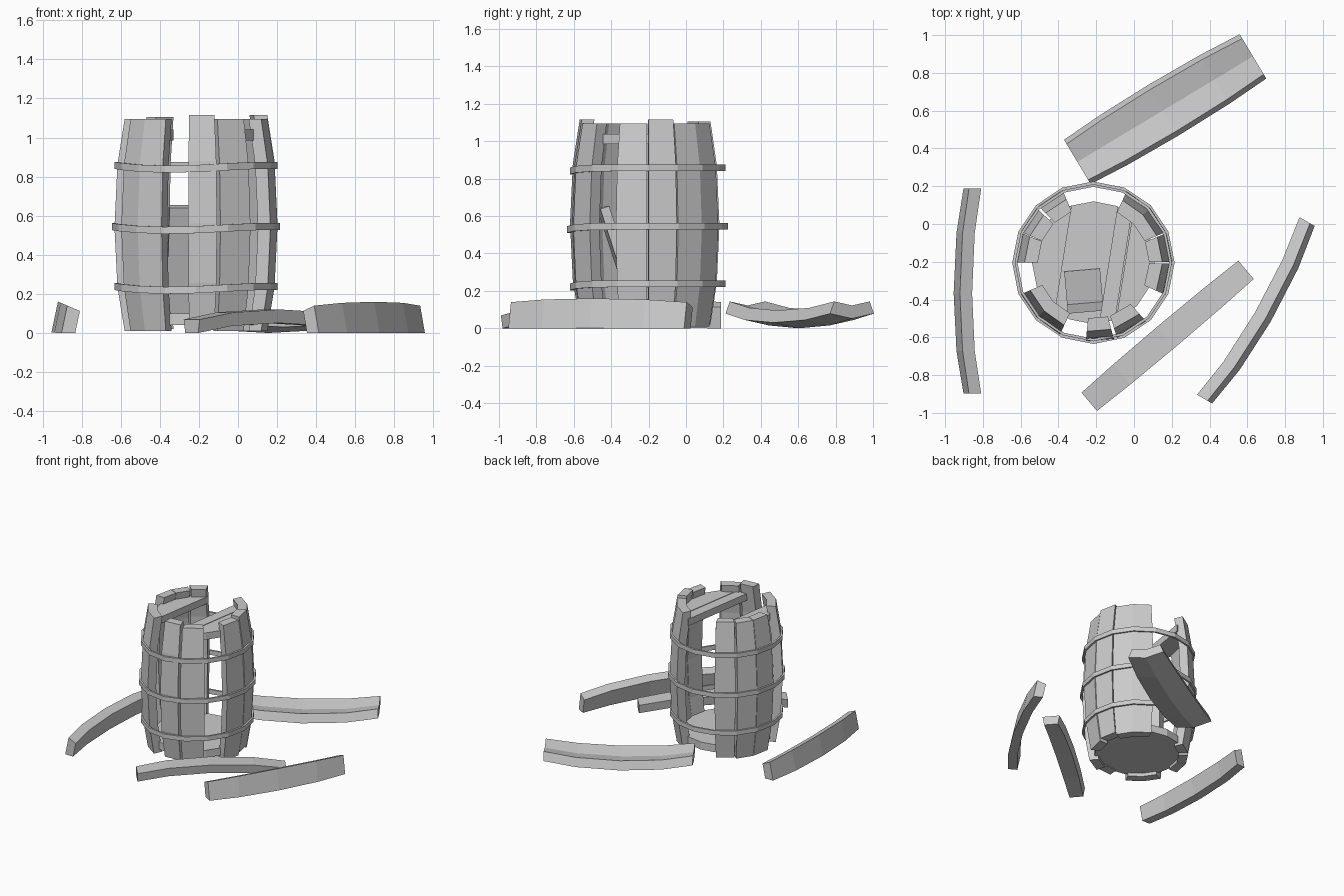
import bpy, bmesh
from math import sin, cos, tan, radians, pi
from mathutils import Vector, Matrix

if "Cube" in bpy.data.objects:
    bpy.data.objects.remove(bpy.data.objects["Cube"])

CENTRE = Vector((-0.215, -0.205, 0))
# bulging stave profile: (height, outer radius)
PROFILE = [(0.01, 0.365), (0.235, 0.402), (0.54, 0.417), (0.86, 0.402), (1.095, 0.365)]
THICK = 0.07


def make(name, bm):
    bmesh.ops.recalc_face_normals(bm, faces=bm.faces)
    mesh = bpy.data.meshes.new(name)
    bm.to_mesh(mesh)
    bm.free()
    ob = bpy.data.objects.new(name, mesh)
    bpy.context.collection.objects.link(ob)
    return ob


def stave_bm(a0, a1, facets, dz=0.0):
    """Curved plank between two angles, swept up the profile."""
    bm = bmesh.new()
    angs = [radians(a0 + (a1 - a0) * i / facets) for i in range(facets + 1)]
    rings = []
    for z, r in PROFILE:
        loop = [(r, a) for a in angs] + [(r - THICK, a) for a in reversed(angs)]
        rings.append([bm.verts.new((q * cos(a), q * sin(a), z + dz)) for q, a in loop])
    n = len(rings[0])
    for lo, hi in zip(rings, rings[1:]):
        for i in range(n):
            j = (i + 1) % n
            bm.faces.new((lo[i], lo[j], hi[j], hi[i]))
    for ring in (rings[0], rings[-1]):
        for i in range(facets):
            bm.faces.new((ring[i], ring[i + 1], ring[n - 2 - i], ring[n - 1 - i]))
    return bm


def disc_bm(radius, z0, z1):
    bm = bmesh.new()
    bmesh.ops.create_cone(bm, cap_ends=True, segments=16, radius1=radius, radius2=radius,
                          depth=z1 - z0, matrix=Matrix.Translation((0, 0, (z0 + z1) / 2)))
    return bm


# standing staves: start angle, end angle, facets, lift
STANDING = [(0.5, 22, 1, 0.02), (23, 65, 2, 0), (113, 134, 1, 0.01), (136, 157, 1, 0),
            (157.5, 180, 1, 0), (203.5, 245, 2, 0), (264.5, 285, 1, 0.02),
            (287.5, 312, 1, 0), (336, 359.5, 1, 0)]
for i, (a0, a1, n, dz) in enumerate(STANDING):
    make(f"stave_{i + 1}", stave_bm(a0, a1, n, dz)).location = CENTRE

# hoops, sagging a little at the front
for i, (z, r) in enumerate([(0.238, 0.416), (0.545, 0.430), (0.858, 0.416)]):
    bm = bmesh.new()
    rings = []
    for k in range(16):
        a = 2 * pi * k / 16
        zz = z - 0.02 * max(0, cos(a - radians(250))) ** 3
        rings.append([bm.verts.new((q * cos(a), q * sin(a), zz + h)) for q, h in
                      ((r, -0.018), (r, 0.018), (r - 0.014, 0.018), (r - 0.014, -0.018))])
    for k in range(16):
        p, q = rings[k], rings[(k + 1) % 16]
        for m in range(4):
            bm.faces.new((p[m], q[m], q[(m + 1) % 4], p[(m + 1) % 4]))
    make(f"hoop_{i + 1}", bm).location = CENTRE

# barrel floor
make("floor", disc_bm(0.325, 0.04, 0.10)).location = CENTRE

# remaining lid planks, cut from a disc by parallel planes
normal = Vector((0.988, -0.156, 0))
for i, (lo, hi) in enumerate([(-1, -0.16), (0.08, 0.16), (0.166, 1)]):
    bm = disc_bm(0.325, 0.985, 1.04)
    for d, sgn in ((lo, -1), (hi, 1)):
        if abs(d) < 1:
            geom = bm.verts[:] + bm.edges[:] + bm.faces[:]
            cut = bmesh.ops.bisect_plane(bm, geom=geom, plane_co=normal * d,
                                         plane_no=normal * sgn, clear_outer=True)
            edges = [e for e in cut["geom_cut"] if isinstance(e, bmesh.types.BMEdge)]
            bmesh.ops.holes_fill(bm, edges=edges)
    make(f"lid_plank_{i + 1}", bm).location = CENTRE

# broken lid plank leaning inside the barrel
bm = bmesh.new()
bmesh.ops.create_cube(bm, size=1, matrix=Matrix.Diagonal((0.19, 0.05, 0.57, 1)))
board = make("fallen_lid_plank", bm)
board.rotation_euler = (radians(18), 0, radians(5))
board.location = (-0.265, -0.355, 0.375)


def fallen(name, half, facets, heading, radial, centre):
    """Lay a stave along a heading, its outer face towards radial, resting on z = 0."""
    bm = stave_bm(-half, half, facets)
    along = Vector((cos(radians(heading)), sin(radians(heading)), 0))
    out = Vector(radial)
    out = (out - along * out.dot(along)).normalized()
    side = along.cross(out)
    rot = Matrix((out, side, along)).transposed()
    bmesh.ops.transform(bm, matrix=rot.to_4x4(), verts=bm.verts)
    lo = [min(v.co[k] for v in bm.verts) for k in range(3)]
    hi = [max(v.co[k] for v in bm.verts) for k in range(3)]
    shift = Vector((centre[0] - (lo[0] + hi[0]) / 2, centre[1] - (lo[1] + hi[1]) / 2, -lo[2]))
    bmesh.ops.translate(bm, vec=shift, verts=bm.verts)
    make(name, bm)


# staves lying on the ground
fallen("fallen_stave_back", 22, 2, 31, (0, 0, -1), (0.165, 0.608))
fallen("fallen_stave_front", 10, 1, 40.1, (0, 0, 1), (0.178, -0.592))
fallen("fallen_stave_right", 11.25, 1, 60, (0.866, -0.5, 0.2), (0.645, -0.457))
fallen("fallen_stave_left", 11.25, 1, 90, (-1, 0, 0.21), (-0.882, -0.355))
